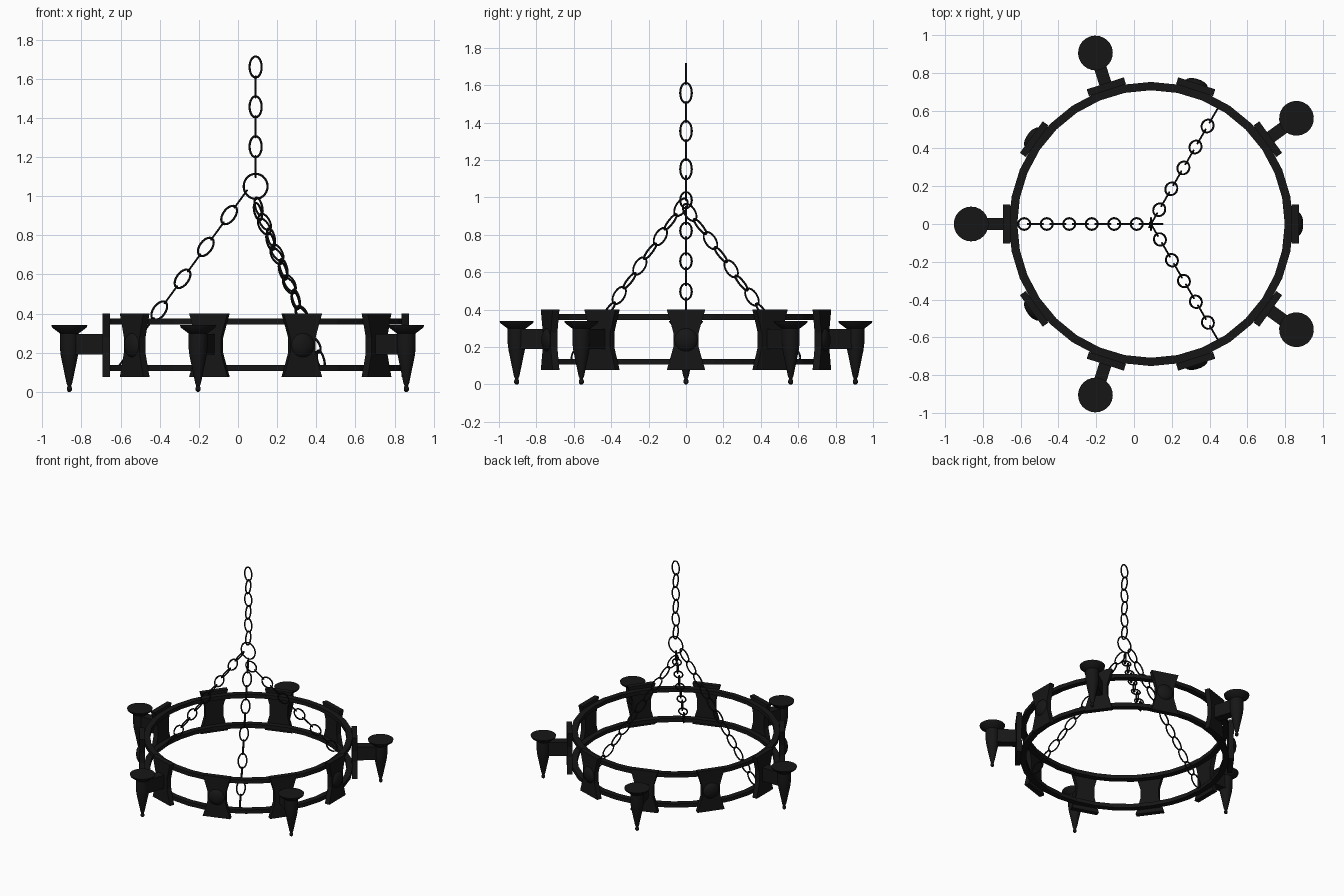
import bpy, bmesh, math
from mathutils import Matrix, Vector

if "Cube" in bpy.data.objects:
    bpy.data.objects.remove(bpy.data.objects["Cube"])

CX = 0.09        # centre of the hoops
MID = 0.238      # mid height of the band
iron = bpy.data.materials.new("black_iron")
iron.diffuse_color = (0.008, 0.008, 0.008, 1)
iron.use_nodes = True
iron.node_tree.nodes["Principled BSDF"].inputs["Base Color"].default_value = iron.diffuse_color


def finish(name, bm, smooth=False):
    bmesh.ops.recalc_face_normals(bm, faces=bm.faces)
    me = bpy.data.meshes.new(name)
    bm.to_mesh(me)
    bm.free()
    me.materials.append(iron)
    ob = bpy.data.objects.new(name, me)
    bpy.context.collection.objects.link(ob)
    if smooth:
        bpy.ops.object.select_all(action='DESELECT')
        ob.select_set(True)
        bpy.context.view_layer.objects.active = ob
        bpy.ops.object.shade_smooth_by_angle(angle=math.radians(35))
    return ob


def grid_faces(bm, rows, close_rows):
    n = len(rows[0])
    for i in range(len(rows) if close_rows else len(rows) - 1):
        a, b = rows[i], rows[(i + 1) % len(rows)]
        for j in range(n):
            k = (j + 1) % n
            bm.faces.new((a[j], a[k], b[k], b[j]))


def sweep(bm, rx, rz, section, seg, mat):
    """Closed sweep of a (radial, side) section round an ellipse in local XZ."""
    rows = []
    for i in range(seg):
        t = math.tau * i / seg
        n = Vector((math.cos(t) / rx, 0, math.sin(t) / rz)).normalized()
        c = Vector((rx * math.cos(t), 0, rz * math.sin(t)))
        rows.append([bm.verts.new(mat @ (c + n * u + Vector((0, v, 0)))) for u, v in section])
    grid_faces(bm, rows, True)


def lathe(name, profile, mat, seg=24):
    bm = bmesh.new()
    rows = [[bm.verts.new(mat @ Vector((r * math.cos(math.tau * j / seg),
                                        r * math.sin(math.tau * j / seg), z)))
             for j in range(seg)] for r, z in profile]
    grid_faces(bm, rows, False)
    bm.faces.new(rows[0])
    bm.faces.new(rows[-1])
    return finish(name, bm, True)


def box(name, size, centre, mat):
    bm = bmesh.new()
    bmesh.ops.create_cube(bm, size=1, matrix=mat @ Matrix.Translation(centre)
                          @ Matrix.Diagonal((*size, 1)))
    return finish(name, bm)


def spoke(deg):
    return Matrix.Translation((CX, 0, 0)) @ Matrix.Rotation(math.radians(deg), 4, 'Z')


# two flat-sided hoops
flat = [(-0.022, -0.015), (0.022, -0.015), (0.022, 0.015), (-0.022, 0.015)]
for name, z in (("lower_hoop", 0.122), ("upper_hoop", 0.36)):
    bm = bmesh.new()
    sweep(bm, 0.73, 0.73, flat, 32,
          Matrix.Translation((CX, 0, z)) @ Matrix.Rotation(math.pi / 2, 4, 'X'))
    finish(name, bm)

# ten waisted plates, alternating studs and candle arms
half = [(0.103, 0.162), (0.082, 0.09), (0.068, 0.04), (0.068, -0.04), (0.082, -0.09), (0.103, -0.162)]
outline = half + [(-y, z) for y, z in reversed(half)]
cup = [(0.006, 0.0), (0.013, 0.008), (0.013, 0.02), (0.009, 0.03), (0.015, 0.045), (0.044, 0.185),
       (0.048, 0.22), (0.048, 0.298), (0.088, 0.328), (0.092, 0.34)]
stud = [(0.062, 0.0), (0.055, 0.01), (0.035, 0.02), (0.012, 0.024)]
for k in range(10):
    m = spoke(180 + 36 * k)
    bm = bmesh.new()
    rows = [[bm.verts.new(m @ Vector((x, y, MID + z))) for y, z in outline] for x in (0.745, 0.783)]
    grid_faces(bm, rows, False)
    bm.faces.new(rows[0])
    bm.faces.new(rows[1])
    finish("waisted_plate", bm)
    if k % 2:
        lathe("plate_stud", stud, m @ Matrix.Translation((0.782, 0, MID))
              @ Matrix.Rotation(math.pi / 2, 4, 'Y'))
    else:
        box("candle_arm", (0.18, 0.066, 0.106), (0.86, 0, 0.243), m)
        lathe("candle_cup", cup, m @ Matrix.Translation((0.952, 0, 0)))

# chains: oval links, each turned a quarter from the last
wire = [(0.0055 * math.cos(math.tau * i / 6), 0.0055 * math.sin(math.tau * i / 6)) for i in range(6)]


def chain(name, start, step, count, mat, first_turn):
    bm = bmesh.new()
    axis = Vector(step).normalized()
    side = Vector((0, 1, 0))
    third = side.cross(axis)
    basis = Matrix((third, side, axis)).transposed().to_4x4()
    for i in range(count):
        pos = Vector(start) + Vector(step) * i
        turn = Matrix.Rotation(math.pi / 2 * ((i + first_turn) % 2), 4, 'Z')
        sweep(bm, 0.031, 0.054, wire, 20, mat @ Matrix.Translation(pos) @ basis @ turn)
    return finish(name, bm, True)


chain("ceiling_chain", (0, 0, 1.66), (0, 0, -0.1018), 6, spoke(0), 0)
chain("left_chain", (0.076, 0, 0.985), (0.0595, 0, -0.0815), 11, spoke(180), 1)
chain("back_chain", (0.023, 0, 0.92), (0.064, 0, -0.0755), 11, spoke(60), 0)
chain("front_chain", (0.031, 0, 0.947), (0.0635, 0, -0.0785), 11, spoke(-60), 0)

# gathering ring where the chains meet
bm = bmesh.new()
sweep(bm, 0.061, 0.064, wire, 28, Matrix.Translation((CX, 0, 1.05)))
finish("gathering_ring", bm, True)
